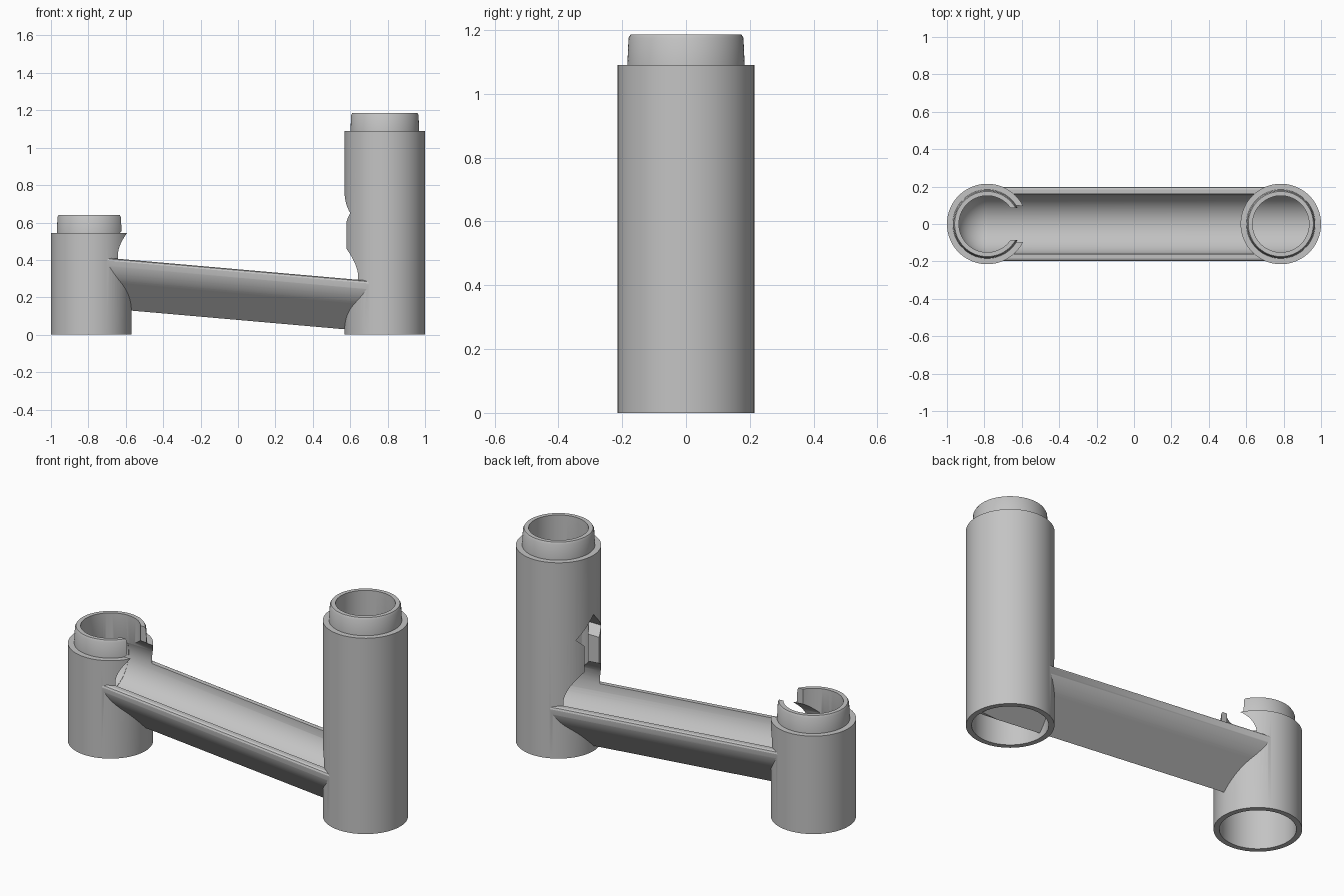
import bpy, bmesh
from math import pi, sin, cos, tan, radians

if "Cube" in bpy.data.objects:
    bpy.data.objects.remove(bpy.data.objects["Cube"])

SEG = 80
TX = 0.785                          # tower centre offset
AXIS_Z = 0.363                      # channel axis height at the centre
TILT = radians(5)
R_OUT, R_IN = 0.2, 0.161            # trough radii
BORE, SOCKET = 0.151, 0.187         # tower inner radii
START_Z = AXIS_Z + TX * tan(TILT)   # channel axis height at each tower
END_Z = AXIS_Z - TX * tan(TILT)


def loft(name, rings):
    """Closed solid through rings of equal point count."""
    bm = bmesh.new()
    loops = [[bm.verts.new(p) for p in ring] for ring in rings]
    n = len(loops[0])
    for a, b in zip(loops, loops[1:]):
        for i in range(n):
            j = (i + 1) % n
            bm.faces.new((a[i], a[j], b[j], b[i]))
    bm.faces.new(loops[0])
    bm.faces.new(loops[-1])
    bmesh.ops.recalc_face_normals(bm, faces=bm.faces)
    mesh = bpy.data.meshes.new(name)
    bm.to_mesh(mesh)
    bm.free()
    ob = bpy.data.objects.new(name, mesh)
    bpy.context.collection.objects.link(ob)
    return ob


def lathe(name, x, profile):
    angles = [2 * pi * i / SEG for i in range(SEG)]
    return loft(name, [[(x + r * cos(a), r * sin(a), z) for a in angles] for r, z in profile])


def prism_x(name, pts, lo, hi):
    return loft(name, [[(x, y, z) for y, z in pts] for x in (lo, hi)])


def box(name, x0, x1, half_y, z0, z1):
    return prism_x(name, [(-half_y, z0), (half_y, z0), (half_y, z1), (-half_y, z1)], x0, x1)


def stadium(name, r, z0, z1):
    """Upright limit solid: flat at the short tower, round at the tall tower."""
    arc = [-pi / 2 + pi * i / 40 for i in range(41)]
    pts = [(TX + r * cos(a), r * sin(a)) for a in arc] + [(-TX, r), (-TX, -r)]
    return loft(name, [[(x, y, z) for x, y in pts] for z in (z0, z1)])


def combine(target, tool, operation):
    tool.hide_render = True
    bpy.context.view_layer.objects.active = target
    mod = target.modifiers.new("combine", "BOOLEAN")
    mod.operation = operation
    mod.solver = "EXACT"
    mod.object = tool
    bpy.ops.object.modifier_apply(modifier=mod.name)
    bpy.data.objects.remove(tool)


def tilt(ob):
    ob.rotation_euler.y = TILT
    ob.location.z = AXIS_Z
    bpy.context.view_layer.update()
    ob.data.transform(ob.matrix_world)
    ob.rotation_euler.y = 0
    ob.location.z = 0
    bpy.context.view_layer.update()
    return ob


def tower(name, x, h, hollow):
    """Stepped cylinder with a neck on top, hollowed from below."""
    ob = lathe(name, x, [(0.215, 0), (0.215, h), (0.184, h), (0.18, h + 0.085),
                         (0.174, h + 0.096)])
    combine(ob, lathe("hollow", x, hollow), "DIFFERENCE")
    return ob


# Towers: the short one has a cone hanging under its bowl
cone_tip = START_Z - R_OUT * 2 ** 0.5 - 0.004
track = tower("marble_track", -TX, 0.545,
              [(SOCKET, -0.1), (SOCKET, cone_tip + SOCKET), (0.001, cone_tip)])
combine(track, tower("tall_tower", TX, 1.09, [(SOCKET, -0.1), (SOCKET, 0.2)]), "UNION")

# Sloping trough body: round sides, rounded lips and a V-shaped keel
side = [(R_OUT * cos(a), R_OUT * sin(a)) for a in
        (radians(-45 + 37 * i / 16) for i in range(17))]
side += [(0.194, -0.018), (0.185, -0.013)]
section = [(0, -R_OUT * 2 ** 0.5)] + side + [(-y, z) for y, z in reversed(side)]
trough = tilt(prism_x("trough", section, -1.1, 1.1))
combine(trough, stadium("trough_limit", 0.205, 0.003, 1), "INTERSECT")
combine(track, trough, "UNION")

# Round channel through the trough and both towers
ring = [2 * pi * (i + 0.5) / SEG for i in range(SEG)]
channel = tilt(prism_x("channel", [(R_IN * cos(a), R_IN * sin(a)) for a in ring], -1.1, 1.1))
combine(channel, stadium("channel_limit", 0.165, -0.5, 1), "INTERSECT")
combine(track, channel, "DIFFERENCE")

# Rounded bowl at the start of the channel
bowl_r = R_IN - 0.001
bowl_arc = [-pi / 2 + pi * (i + 0.2) / 32.4 for i in range(33)]
combine(track, lathe("bowl", -TX, [(bowl_r * cos(a), START_Z + bowl_r * sin(a))
                                   for a in bowl_arc]), "DIFFERENCE")

# Vertical bores
combine(track, lathe("short_bore", -TX, [(BORE, START_Z), (BORE, 1)]), "DIFFERENCE")
combine(track, lathe("tall_bore", TX, [(BORE, END_Z), (BORE, 1.5)]), "DIFFERENCE")

# Exit slot in the short tower, entry slot and diamond window in the tall one
combine(track, box("exit_slot", -TX, -0.5, 0.085, START_Z + 0.01, 0.8), "DIFFERENCE")
combine(track, box("entry_slot", 0.5, TX, 0.065, 0.38, 0.63), "DIFFERENCE")
diamond = [(0, 0.76), (0.11, 0.65), (0, 0.54), (-0.11, 0.65)]
combine(track, prism_x("window", diamond, 0.5, TX), "DIFFERENCE")

# Plain grey finish
grey = bpy.data.materials.new("grey_plastic")
grey.use_nodes = True
colour = (0.55, 0.55, 0.55, 1)
grey.diffuse_color = colour
grey.node_tree.nodes["Principled BSDF"].inputs["Base Color"].default_value = colour
track.data.materials.clear()
track.data.materials.append(grey)
for face in track.data.polygons:
    face.material_index = 0

bpy.ops.object.select_all(action="DESELECT")
track.select_set(True)
bpy.context.view_layer.objects.active = track
bpy.ops.object.shade_smooth_by_angle(angle=radians(30))
